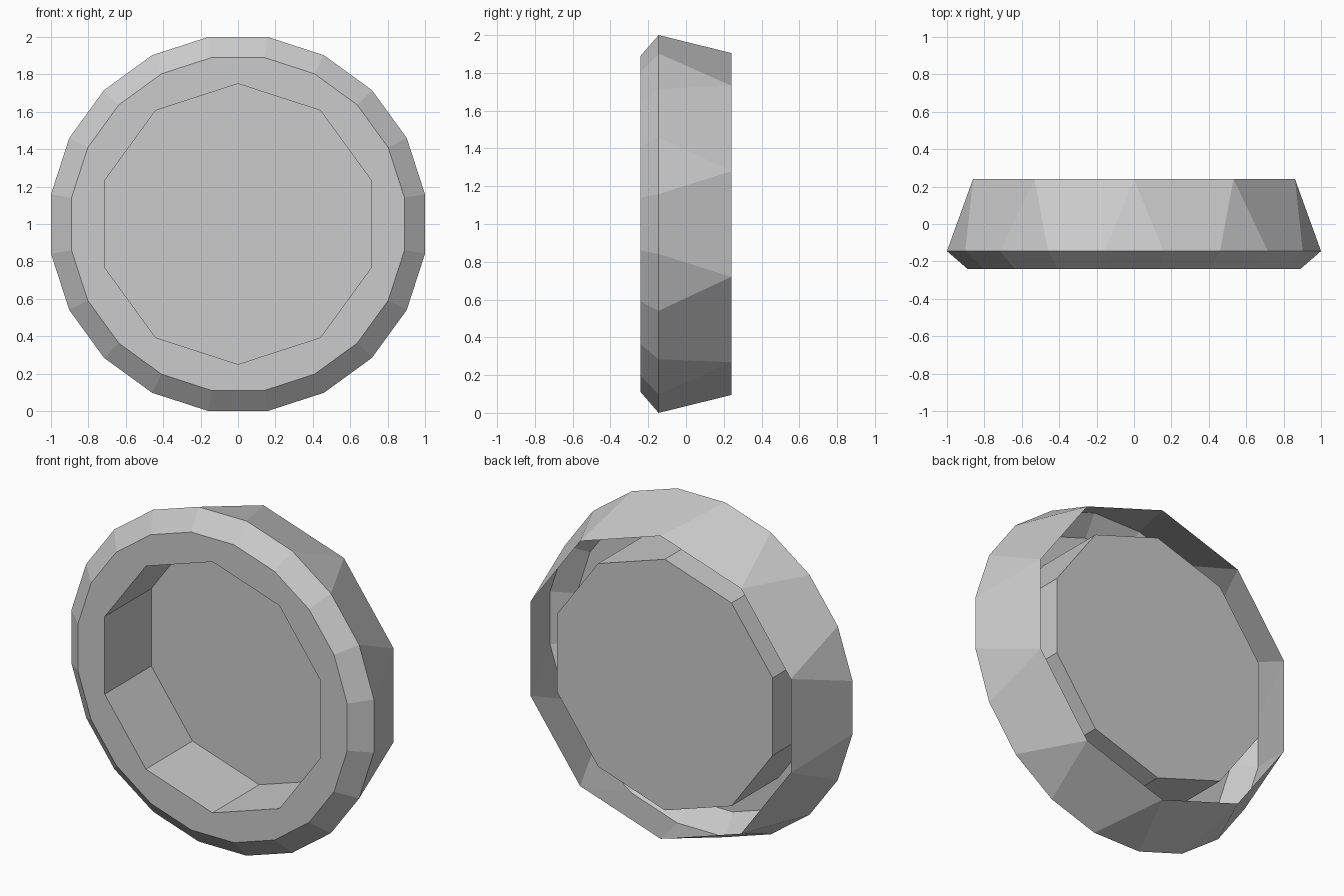
import bpy
import bmesh
from math import cos, sin, radians, pi

cube = bpy.data.objects.get("Cube")
if cube:
    bpy.data.objects.remove(cube, do_unlink=True)

SIDES = 10                 # cup and back edge; the tread has twice as many
FRONT, TREAD, FLOOR, BACK = -0.24, -0.145, 0.2, 0.24

grey = bpy.data.materials.new("plain_grey")
grey.use_nodes = True
colour = (0.6, 0.6, 0.6, 1)
grey.diffuse_color = colour
grey.node_tree.nodes["Principled BSDF"].inputs["Base Color"].default_value = colour


def ring(bm, sides, radius, y):
    """Polygon facing the front, centred at z = 1, turned by half a side."""
    angles = [(i + 0.5) * 2 * pi / sides for i in range(sides)]
    return [bm.verts.new((radius * cos(a), y, 1 + radius * sin(a))) for a in angles]


def bridge(bm, a, b):
    """Join two rings, one of which may have double the sides."""
    n, m = len(a), len(b)
    for i in range(min(n, m)):
        j = (i + 1) % min(n, m)
        if n == m:
            bm.faces.new((a[i], b[i], b[j], a[j]))
            continue
        p, q, r = 2 * i, 2 * i + 1, (2 * i + 2) % max(n, m)
        if n < m:
            bm.faces.new((a[i], b[p], b[q]))
            bm.faces.new((a[i], b[q], b[r], a[j]))
        else:
            bm.faces.new((a[p], b[i], a[q]))
            bm.faces.new((a[q], b[i], b[j], a[r]))


def finish(bm, name):
    mesh = bpy.data.meshes.new(name)
    bm.to_mesh(mesh)
    bm.free()
    mesh.materials.append(grey)
    bpy.context.collection.objects.link(bpy.data.objects.new(name, mesh))


# Outer shell: flat front face, chamfer, then a tapering tread open at the back
bm = bmesh.new()
flat = 1 / cos(radians(9))     # puts the flats of the tread at the given radius
rings = [ring(bm, SIDES, 0.75, FRONT),
         ring(bm, 2 * SIDES, 0.89 * flat, FRONT),
         ring(bm, 2 * SIDES, flat, TREAD),
         ring(bm, SIDES, 0.905, BACK)]
for a, b in zip(rings, rings[1:]):
    bridge(bm, a, b)
finish(bm, "outer_shell")

# Recessed cup: straight wall with a fanned floor
bm = bmesh.new()
floor = ring(bm, SIDES, 0.75, FLOOR)
bridge(bm, floor, ring(bm, SIDES, 0.75, FRONT))
centre = bm.verts.new((0, FLOOR, 1))
for i in range(SIDES):
    bm.faces.new((centre, floor[i], floor[(i + 1) % SIDES]))
finish(bm, "recessed_cup")
